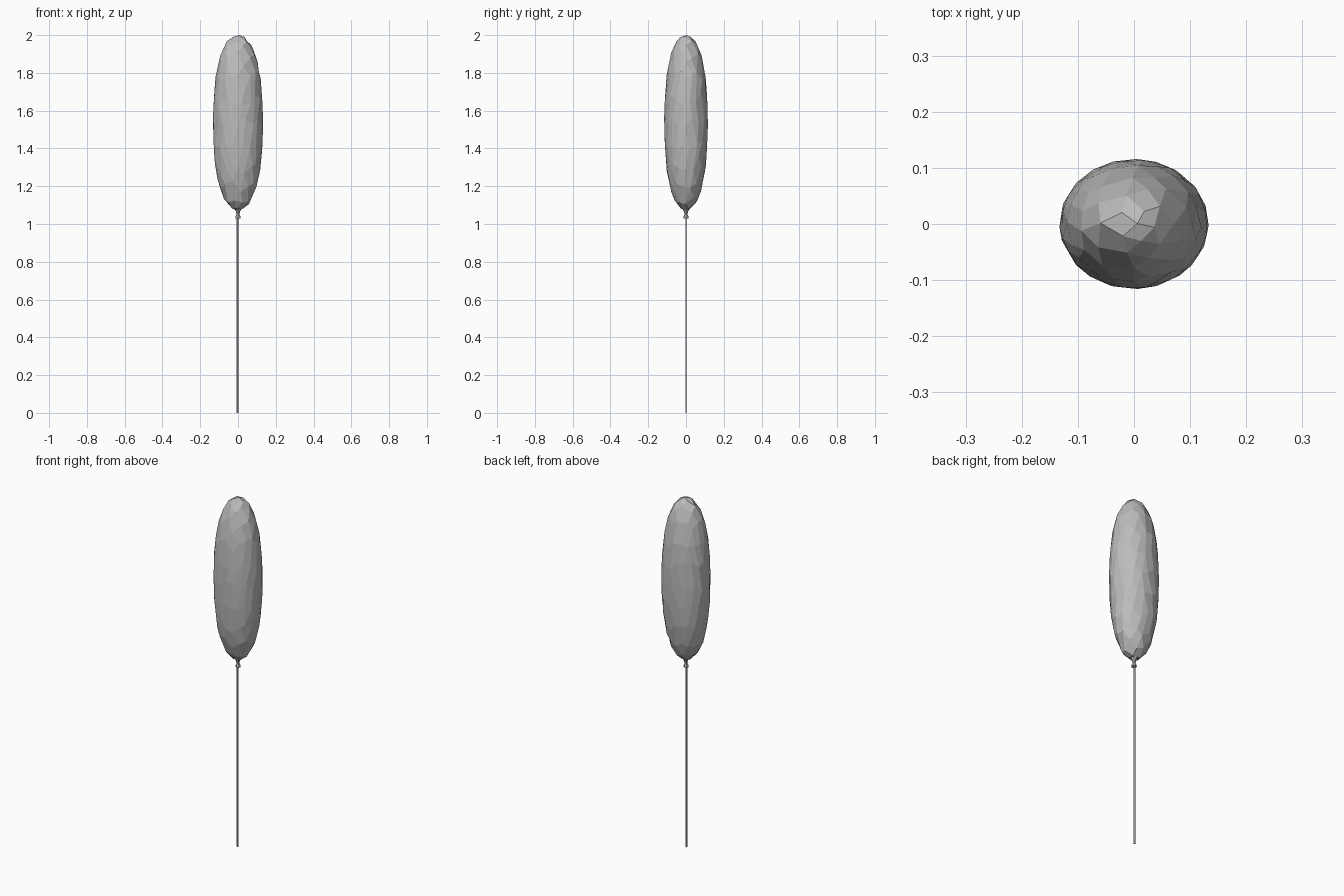
import bpy, bmesh, random
from mathutils import Vector

random.seed(4)
cube = bpy.data.objects.get("Cube")
if cube:
    bpy.data.objects.remove(cube, do_unlink=True)

grey = bpy.data.materials.new("soft grey")
grey.use_nodes = True
colour = (0.5, 0.5, 0.5, 1)
grey.diffuse_color = colour
grey.node_tree.nodes["Principled BSDF"].inputs["Base Color"].default_value = colour


def add_object(name, bm):
    bmesh.ops.recalc_face_normals(bm, faces=bm.faces)
    mesh = bpy.data.meshes.new(name)
    bm.to_mesh(mesh)
    bm.free()
    mesh.materials.append(grey)
    obj = bpy.data.objects.new(name, mesh)
    bpy.context.collection.objects.link(obj)
    return obj


def lathe(name, profile, sides, x=0, depth=1):
    """Closed solid of stacked rings, given as (radius, height)."""
    bm = bmesh.new()
    rings = []
    for radius, z in profile:
        ring = bmesh.ops.create_circle(bm, segments=sides, radius=radius)["verts"]
        for v in ring:
            v.co = (v.co.x + x, v.co.y * depth, z)
        rings.append(ring)
    for low, high in zip(rings, rings[1:]):
        for i in range(sides):
            j = (i + 1) % sides
            bm.faces.new((low[i], low[j], high[j], high[i]))
    bm.faces.new(rings[0])
    bm.faces.new(rings[-1])
    return add_object(name, bm)


# Balloon: faceted, slightly boxy long ellipsoid with uneven panels
bm = bmesh.new()
bmesh.ops.create_icosphere(bm, subdivisions=3, radius=1)
power = 2.3
for v in bm.verts:
    d = v.co + Vector([random.uniform(-0.06, 0.06) for _ in range(3)])
    across = (d.x ** 2 + d.y ** 2) ** 0.5
    d /= (across ** power + abs(d.z) ** power) ** (1 / power)
    v.co = (d.x * 0.133, d.y * 0.116, 1.537 + 0.463 * d.z)
bmesh.ops.join_triangles(bm, faces=bm.faces, angle_face_threshold=0.6,
                         angle_shape_threshold=3.1)
add_object("balloon", bm)

# Knot: pinched neck flaring into a small rolled lip
lathe("knot", [(0.014, 1.03), (0.013, 1.04), (0.007, 1.052),
               (0.012, 1.068), (0.022, 1.085)], 8)

# String: thin straight ribbon hanging to the ground
lathe("string", [(0.006, 0), (0.006, 1.045)], 6, x=-0.002, depth=0.6)
